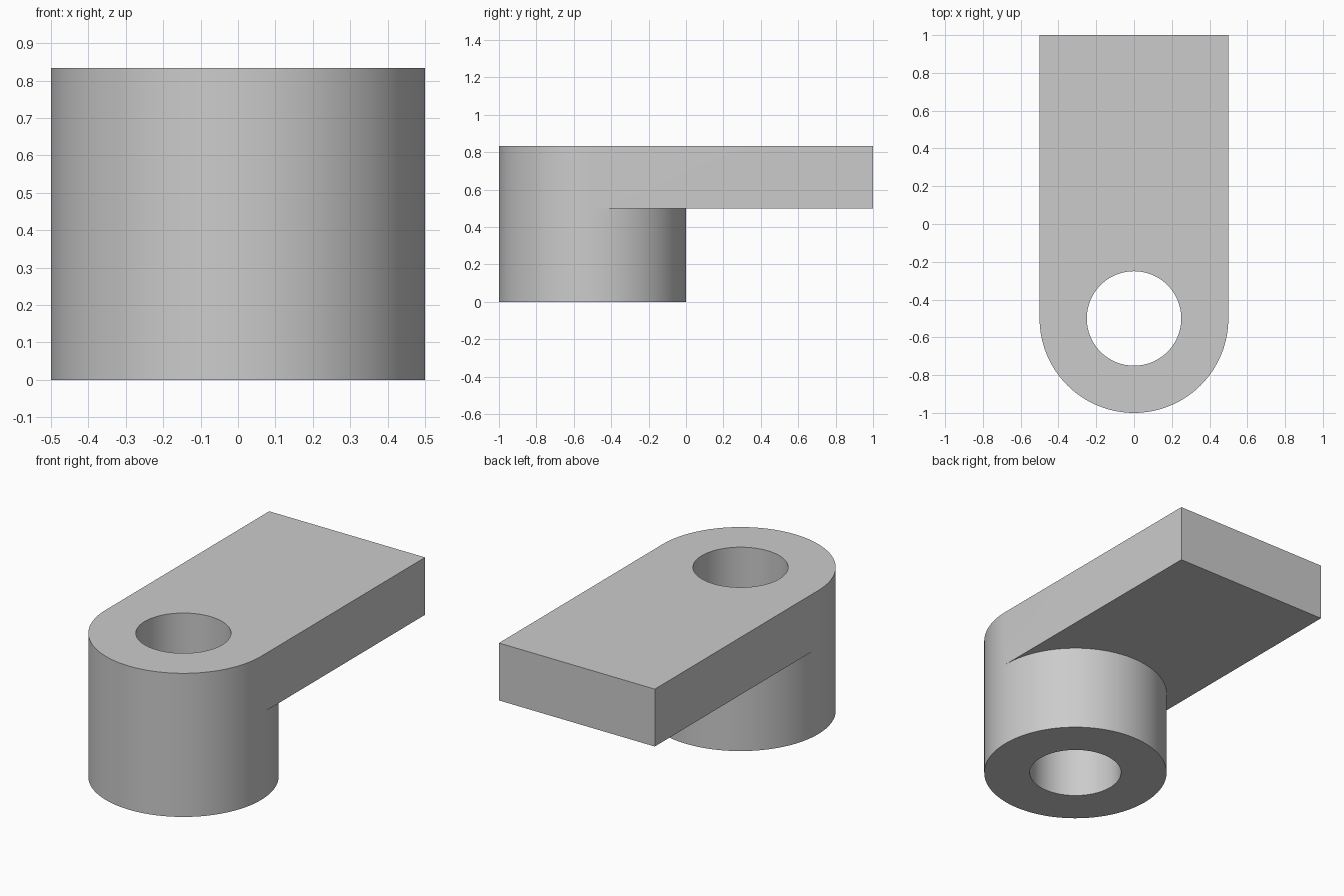
import bpy, bmesh
from math import cos, sin, pi, radians

if "Cube" in bpy.data.objects:
    bpy.data.objects.remove(bpy.data.objects["Cube"], do_unlink=True)

SEGMENTS = 128
HALF = SEGMENTS // 2
RADIUS, BORE, CENTRE_Y, BACK_Y = 0.5, 0.25, -0.5, 1.0
BASE, STEP, TOP = 0.0, 0.5, 0.833

grey = bpy.data.materials.new("light grey")
grey.use_nodes = True
colour = (0.6, 0.6, 0.6, 1)
grey.diffuse_color = colour
grey.node_tree.nodes["Principled BSDF"].inputs["Base Color"].default_value = colour

bm = bmesh.new()


def ring(radius, z):
    """Circle of vertices about the bore axis, starting at +x."""
    angles = [2 * pi * i / SEGMENTS for i in range(SEGMENTS)]
    return [bm.verts.new((radius * cos(a), CENTRE_Y + radius * sin(a), z))
            for a in angles]


def bridge(a, b, count=SEGMENTS):
    """Join two rings with quads."""
    for i in range(count):
        j = (i + 1) % SEGMENTS
        bm.faces.new((a[i], a[j], b[j], b[i]))


# Boss: foot, outer wall and bore
foot, shoulder, rim = [ring(RADIUS, z) for z in (BASE, STEP, TOP)]
bore_foot, bore_rim = ring(BORE, BASE), ring(BORE, TOP)
bridge(foot, shoulder)
bridge(bore_foot, foot)
bridge(bore_rim, bore_foot)
bridge(rim, bore_rim)

# Rounded front of the arm continues the boss wall
for i in range(HALF, SEGMENTS):
    j = (i + 1) % SEGMENTS
    bm.faces.new((shoulder[i], shoulder[j], rim[j], rim[i]))

# Straight arm running to the back
low_l, low_r, high_l, high_r = [
    bm.verts.new((x, BACK_Y, z)) for z in (STEP, TOP) for x in (RADIUS, -RADIUS)]
bm.faces.new([low_r, low_l] + shoulder[:HALF + 1])
bm.faces.new([high_r, high_l] + rim[:HALF + 1])
bm.faces.new((shoulder[0], low_l, high_l, rim[0]))
bm.faces.new((shoulder[HALF], low_r, high_r, rim[HALF]))
bm.faces.new((low_l, low_r, high_r, high_l))
bmesh.ops.recalc_face_normals(bm, faces=bm.faces)

mesh = bpy.data.meshes.new("bored_arm")
bm.to_mesh(mesh)
bm.free()
mesh.materials.append(grey)
arm = bpy.data.objects.new("bored_arm", mesh)
bpy.context.collection.objects.link(arm)

# Smooth round walls, crisp edges
bpy.ops.object.select_all(action="DESELECT")
arm.select_set(True)
bpy.context.view_layer.objects.active = arm
bpy.ops.object.shade_smooth_by_angle(angle=radians(30))
